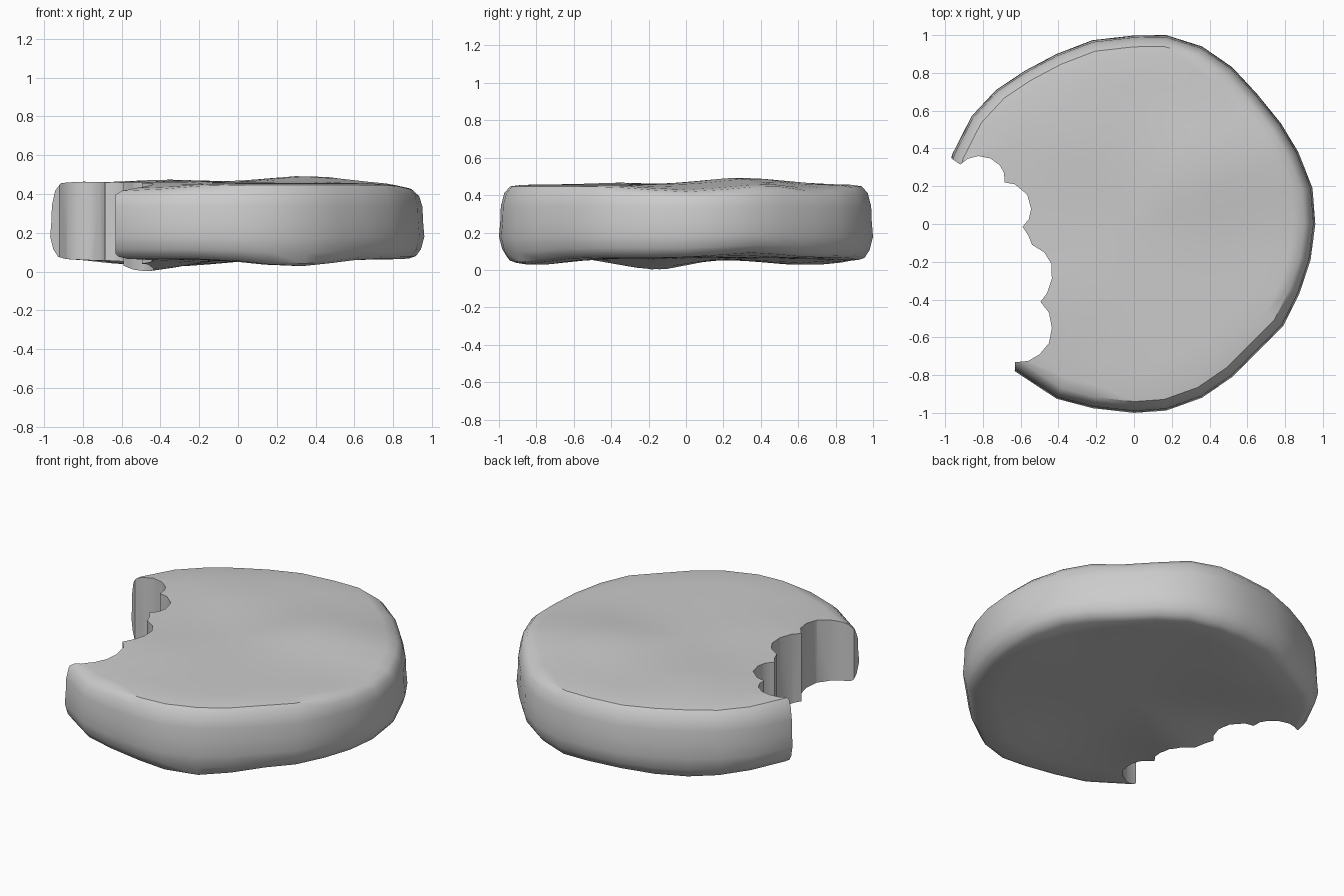
import bpy, bmesh, math

if "Cube" in bpy.data.objects:
    bpy.data.objects.remove(bpy.data.objects["Cube"])

# Uneven outer outline seen from above (the left end is removed by the bite)
OUTLINE = [(.96, 0), (.945, .19), (.87, .38), (.78, .53), (.65, .69), (.52, .83),
           (.36, .94), (.17, 1), (0, .998), (-.22, .973), (-.41, .90), (-.58, .81),
           (-.73, .71), (-.86, .57), (-.962, .37), (-1.01, .18), (-1.02, 0),
           (-1.0, -.2), (-.94, -.39), (-.85, -.57), (-.63, -.78), (-.41, -.925),
           (-.22, -.975), (0, -1), (.17, -.988), (.36, -.92), (.52, -.81),
           (.66, -.67), (.79, -.54), (.875, -.37), (.935, -.19)]

# Scalloped bite outline
BITE = [(-1.5, .345), (-.97, .35), (-.92, .315), (-.88, .345), (-.825, .36), (-.76, .347),
        (-.71, .31), (-.688, .27), (-.685, .22), (-.63, .21), (-.565, .155),
        (-.545, .08), (-.557, .025), (-.59, -.015), (-.56, -.06), (-.54, -.11),
        (-.475, -.15), (-.438, -.21), (-.435, -.29), (-.46, -.365), (-.495, -.412),
        (-.45, -.47), (-.435, -.55), (-.45, -.63), (-.5, -.69), (-.56, -.725),
        (-.63, -.732), (-.635, -.9), (-1.5, -.9)]

# Soft bumps: x, y, radius, height
TOP_BUMPS = [(.35, .3, .3, .035), (-.35, .45, .25, .016), (.95, 0, .3, -.03),
             (-.3, -.4, .22, .01), (-.6, -.85, .3, -.035), (.6, .75, .2, -.035),
             (-.9, .4, .2, .01)]
LOW_BUMPS = [(-.48, -.17, .24, -.062), (-.3, .6, .3, -.03), (-.6, .8, .3, -.02),
             (.3, -.85, .28, -.038), (.88, .4, .25, .03), (.1, .95, .15, -.015)]


def bump(x, y, bumps):
    return sum(h * math.exp(-((x - a) ** 2 + (y - b) ** 2) / (r * r)) for a, b, r, h in bumps)


# Cookie body: rings from the top centre round the rim to the bottom centre
# (outline fraction, height, share of top bumps, share of low bumps)
RINGS = [(.15, .458, 1, 0), (.3, .458, 1, 0), (.45, .458, 1, 0), (.6, .458, 1, 0),
         (.75, .457, 1, 0), (.88, .455, 1, 0), (.94, .447, 1, 0), (.972, .41, .7, 0),
         (.99, .34, .2, 0), (.993, .26, 0, 0), (1, .18, 0, .2), (.982, .115, 0, .6),
         (.955, .078, 0, 1), (.92, .066, 0, 1), (.8, .062, 0, 1), (.65, .062, 0, 1),
         (.5, .062, 0, 1), (.35, .062, 0, 1), (.17, .062, 0, 1)]

bm = bmesh.new()


def add(x, y, z, t, b):
    return bm.verts.new((x, y, z + t * bump(x, y, TOP_BUMPS) + b * bump(x, y, LOW_BUMPS)))


rings = [[add(x * f, y * f, z, t, b) for x, y in OUTLINE] for f, z, t, b in RINGS]
n = len(OUTLINE)
top, low = add(0, 0, .458, 1, 0), add(0, 0, .062, 0, 1)
for i in range(n):
    j = (i + 1) % n
    bm.faces.new((top, rings[0][i], rings[0][j]))
    bm.faces.new((low, rings[-1][j], rings[-1][i]))
    for a, b in zip(rings, rings[1:]):
        bm.faces.new((a[i], b[i], b[j], a[j]))
bmesh.ops.recalc_face_normals(bm, faces=bm.faces)
mesh = bpy.data.meshes.new("cookie")
bm.to_mesh(mesh)
bm.free()
cookie = bpy.data.objects.new("cookie", mesh)
bpy.context.collection.objects.link(cookie)

# Bite cutter: the scalloped outline pulled straight up
bm = bmesh.new()
face = bm.faces.new([bm.verts.new((x, y, -.5)) for x, y in BITE])
ext = bmesh.ops.extrude_face_region(bm, geom=[face])
bmesh.ops.translate(bm, vec=(0, 0, 1.5),
                    verts=[v for v in ext["geom"] if isinstance(v, bmesh.types.BMVert)])
bmesh.ops.recalc_face_normals(bm, faces=bm.faces)
mesh = bpy.data.meshes.new("bite_cutter")
bm.to_mesh(mesh)
bm.free()
cutter = bpy.data.objects.new("bite_cutter", mesh)
bpy.context.collection.objects.link(cutter)
cutter.hide_render = True

# Cut the bite, then shade smooth with sharp bite edges
mod = cookie.modifiers.new("bite", 'BOOLEAN')
mod.operation = 'DIFFERENCE'
mod.solver = 'EXACT'
mod.object = cutter
bpy.context.view_layer.objects.active = cookie
cookie.select_set(True)
bpy.ops.object.modifier_apply(modifier=mod.name)
bpy.data.objects.remove(cutter)
bpy.ops.object.shade_smooth_by_angle(angle=math.radians(40))
